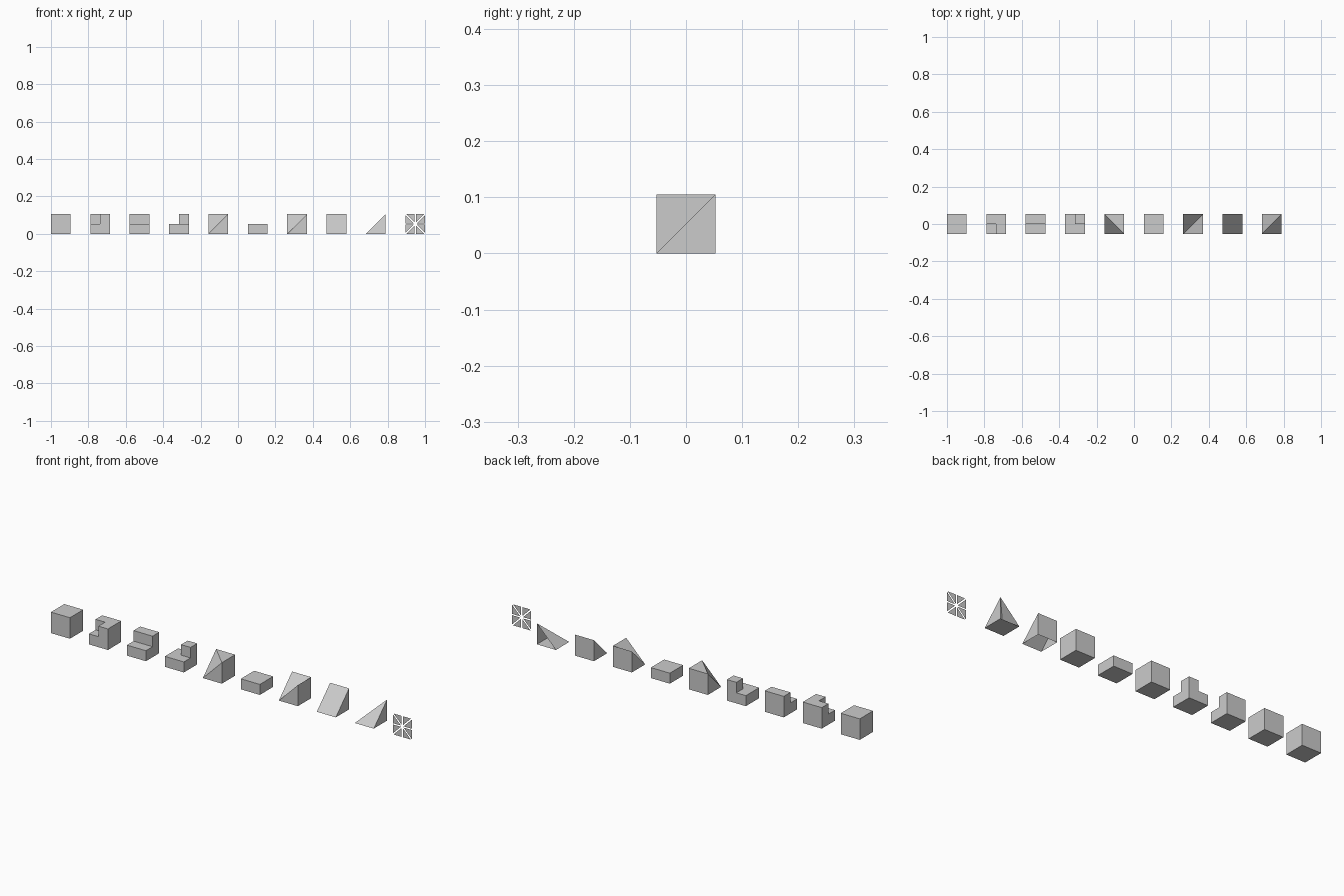
import bpy, bmesh
from mathutils import Vector

if "Cube" in bpy.data.objects:
    bpy.data.objects.remove(bpy.data.objects["Cube"])

S = 2 / 19          # edge of one block; blocks sit two edges apart
H = 0.5


def finish(name, slot, polys, solid=True, open_dir=None):
    """Make an object from polygons given in unit-block coordinates."""
    bm = bmesh.new()
    for p in polys:
        pts = []
        for c in p:                       # drop collapsed corners
            if tuple(c) not in pts:
                pts.append(tuple(c))
        if len(pts) > 2:
            bm.faces.new([bm.verts.new(c) for c in pts])
    bmesh.ops.remove_doubles(bm, verts=bm.verts, dist=1e-5)
    if solid:
        bmesh.ops.dissolve_limit(bm, angle_limit=0.02, verts=bm.verts, edges=bm.edges)
        bmesh.ops.recalc_face_normals(bm, faces=bm.faces)
    if open_dir:                          # leave one side of the block open
        d = Vector(open_dir)
        gone = [f for f in bm.faces if f.normal.dot(d) > 0.99]
        bmesh.ops.delete(bm, geom=gone, context='FACES')
    bmesh.ops.scale(bm, vec=(S, S, S), verts=bm.verts)
    me = bpy.data.meshes.new(name)
    bm.to_mesh(me)
    bm.free()
    ob = bpy.data.objects.new(name, me)
    ob.location.x = (2 * slot - 9) * S
    bpy.context.collection.objects.link(ob)


def octant_block(name, slot, filled):
    """Outer skin of the filled half-size cells; filled(i, j, k) takes 0/1 indices."""
    cells = {(i, j, k) for i in (0, 1) for j in (0, 1) for k in (0, 1) if filled(i, j, k)}
    polys = []
    for c in cells:
        for axis in range(3):
            for side in (0, 1):
                n = list(c)
                n[axis] += 2 * side - 1
                if tuple(n) in cells:
                    continue
                quad = []
                for u, v in ((0, 0), (1, 0), (1, 1), (0, 1)):
                    p = list(c)
                    p[axis] += side
                    p[(axis + 1) % 3] += u
                    p[(axis + 2) % 3] += v
                    quad.append((p[0] / 2 - H, p[1] / 2 - H, p[2] / 2))
                polys.append(quad)
    finish(name, slot, polys)


def slope_block(name, slot, low, split, open_dir=None):
    """Cube whose listed top corners drop to the floor; split = first corner of the top crease."""
    ring = [(-H, -H), (H, -H), (H, H), (-H, H)]
    bot = [(x, y, 0.0) for x, y in ring]
    top = [(x, y, 0.0 if i in low else 1.0) for i, (x, y) in enumerate(ring)]
    polys = [bot[::-1]]
    for i in range(4):
        j = (i + 1) % 4
        polys.append([bot[i], bot[j], top[j], top[i]])
    a, b, c, d = (top[(split + i) % 4] for i in range(4))
    polys += [[a, b, c], [a, c, d]]
    finish(name, slot, polys, open_dir=open_dir)


# Stepped blocks
octant_block("full_block", 0, lambda i, j, k: True)
octant_block("stair_inner_corner", 1, lambda i, j, k: not k or i or j)
octant_block("stair_straight", 2, lambda i, j, k: not k or j)
octant_block("stair_outer_corner", 3, lambda i, j, k: not k or (i and j))
octant_block("half_slab", 5, lambda i, j, k: not k)

# Sloped blocks
slope_block("cut_corner_block", 4, {0}, 1)
slope_block("slope_inner_corner", 6, {0}, 0)
slope_block("slope_straight", 7, {0, 1}, 0, (0, 0, -1))
slope_block("slope_outer_corner", 8, {0, 1, 3}, 0, (0, 1, 0))

# Flat panel of eight separated triangles on the front plane
g = 0.03
r2 = 2 ** 0.5
tri = [(g + g * r2, g), (H, g), (H, H - g * r2)]
tris = []
for sx in (-1, 1):
    for sz in (-1, 1):
        for swap in (False, True):
            pts = [(sx * (v if swap else u), -H, H + sz * (u if swap else v)) for u, v in tri]
            if (sx * sz < 0) != swap:     # keep every triangle facing front
                pts.reverse()
            tris.append(pts)
finish("triangle_panel", 9, tris, solid=False)
